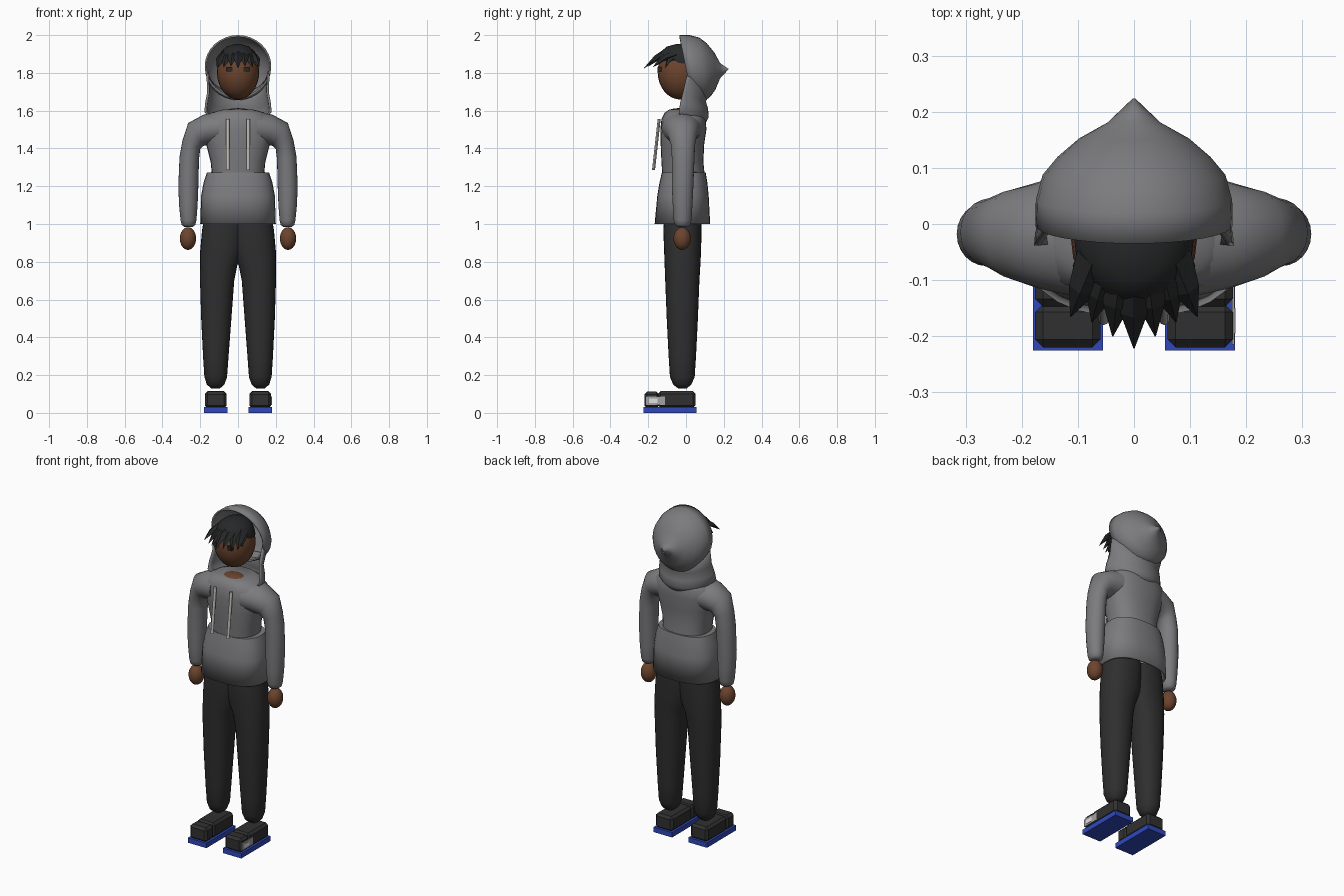
import bpy, bmesh, math
from mathutils import Vector

if "Cube" in bpy.data.objects:
    bpy.data.objects.remove(bpy.data.objects["Cube"])


def mat(name, r, g, b):
    m = bpy.data.materials.new(name)
    m.diffuse_color = (r, g, b, 1)
    m.use_nodes = True
    m.node_tree.nodes["Principled BSDF"].inputs["Base Color"].default_value = m.diffuse_color
    return m


GREY = mat("hoodie grey", 0.2, 0.2, 0.21)
BLACK = mat("trouser black", 0.028, 0.028, 0.028)
SHOE = mat("shoe black", 0.03, 0.03, 0.03)
HAIR = mat("hair black", 0.02, 0.021, 0.022)
SKIN = mat("brown skin", 0.15, 0.058, 0.027)
BLUE = mat("sole blue", 0.028, 0.065, 0.5)
CORD = mat("cord beige", 0.5, 0.49, 0.45)
PATCH = mat("patch grey", 0.36, 0.36, 0.36)
WHITE = mat("patch white", 0.75, 0.75, 0.75)


def finish(name, bm, material, angle=50):
    bmesh.ops.recalc_face_normals(bm, faces=bm.faces)
    me = bpy.data.meshes.new(name)
    bm.to_mesh(me)
    bm.free()
    me.materials.append(material)
    ob = bpy.data.objects.new(name, me)
    bpy.context.collection.objects.link(ob)
    if angle:
        bpy.ops.object.select_all(action='DESELECT')
        ob.select_set(True)
        bpy.context.view_layer.objects.active = ob
        bpy.ops.object.shade_smooth_by_angle(angle=math.radians(angle))
    return ob


def loft(name, rings, material, closed=True, caps=True, shell=0, angle=50):
    """Skin a list of point rings; shell gives an open sheet thickness."""
    bm = bmesh.new()
    vs = [[bm.verts.new(p) for p in r] for r in rings]
    n = len(rings[0])
    for a, b in zip(vs, vs[1:]):
        for i in range(n if closed else n - 1):
            j = (i + 1) % n
            bm.faces.new((a[i], a[j], b[j], b[i]))
    if caps:
        bm.faces.new(vs[0])
        bm.faces.new(vs[-1])
    ob = finish(name, bm, material, angle)
    if shell:
        s = ob.modifiers.new("thickness", 'SOLIDIFY')
        s.thickness = shell
        s.offset = -1
    return ob


def oval(center, u, v, n=28, power=1.0):
    """Ring around center spanned by half axes u and v."""
    def p(t):
        return math.copysign(abs(t) ** power, t)
    c, u, v = Vector(center), Vector(u), Vector(v)
    return [c + u * p(math.cos(2 * math.pi * i / n)) + v * p(math.sin(2 * math.pi * i / n))
            for i in range(n)]


def level(z, x0, x1, y0, y1, power=1.0):
    return oval(((x0 + x1) / 2, (y0 + y1) / 2, z), ((x1 - x0) / 2, 0, 0),
                (0, (y1 - y0) / 2, 0), power=power)


def ball(name, c, r, material):
    bm = bmesh.new()
    bmesh.ops.create_uvsphere(bm, u_segments=24, v_segments=16, radius=1)
    for v in bm.verts:
        v.co = Vector([v.co[i] * r[i] + c[i] for i in range(3)])
    return finish(name, bm, material)


def box(name, lo, hi, material, bevel=0):
    bm = bmesh.new()
    bmesh.ops.create_cube(bm, size=1)
    for v in bm.verts:
        v.co = Vector([(lo[i] + hi[i]) / 2 + v.co[i] * (hi[i] - lo[i]) for i in range(3)])
    if bevel:
        bmesh.ops.bevel(bm, geom=bm.edges[:], offset=bevel, segments=1, affect='EDGES')
    return finish(name, bm, material, 0)


# Head and neck
ball("head", (0, -0.03, 1.805), (0.112, 0.12, 0.146), SKIN)
ball("neck", (0, -0.04, 1.595), (0.07, 0.055, 0.018), SKIN)

# Hair cap and swept spikes
loft("hair_cap", [oval((0, y, z), (rx, 0, 0), (0, ry, 0)) for y, z, rx, ry in
                  [(-0.015, 1.85, 0.107, 0.1), (-0.03, 1.88, 0.106, 0.112), (-0.03, 1.915, 0.088, 0.1),
                   (-0.03, 1.94, 0.058, 0.07), (-0.03, 1.953, 0.015, 0.02)]], HAIR)
spikes = [(0, -0.222, 1.825), (0.038, -0.2, 1.835), (0.075, -0.175, 1.83),
          (0.113, -0.165, 1.835), (0.105, -0.11, 1.83)]
for k, (x, y, z) in enumerate(spikes):
    for s in ((1,) if x == 0 else (1, -1)):
        tip = Vector((s * x, y, z))
        base = Vector((s * x * 0.62, -0.085 + k * 0.008, 1.915 - k * 0.006))
        side = (tip - base).cross(Vector((0, 0, 1))).normalized()
        up = side.cross(tip - base).normalized()
        mid = base.lerp(tip, 0.5) + up * 0.012
        loft("hair_spike", [oval(base, side * 0.034, up * 0.026, 4), oval(mid, side * 0.024, up * 0.013, 4),
                            oval(tip, side * 0.001, up * 0.001, 4)], HAIR, angle=0)

# Hood: tilted rings from the face opening to the point at the back
hood = []
for yt, zt, yb, zb, rx in [(-0.035, 2.0, 0.03, 1.668, 0.176), (0.02, 2.0, 0.065, 1.656, 0.175),
                           (0.07, 1.987, 0.105, 1.655, 0.163), (0.11, 1.957, 0.13, 1.675, 0.136),
                           (0.15, 1.908, 0.155, 1.71, 0.098), (0.182, 1.85, 0.18, 1.77, 0.047),
                           (0.224, 1.822, 0.224, 1.818, 0.002)]:
    t, b = Vector((0, yt, zt)), Vector((0, yb, zb))
    hood.append(oval((t + b) / 2, (rx, 0, 0), (t - b) / 2, 32))
bm_hood = loft("hood", hood, GREY, caps=False, shell=0.01)

# Hood drape: U-shaped sheet around the back of the neck
drape = []
for zf, zb, rx, yf, yb in [(1.81, 1.69, 0.168, 0.01, 0.13), (1.7, 1.65, 0.163, -0.015, 0.105),
                           (1.64, 1.61, 0.174, -0.03, 0.117), (1.595, 1.565, 0.178, -0.038, 0.12),
                           (1.56, 1.525, 0.15, -0.035, 0.1)]:
    row = []
    for i in range(25):
        a = math.pi * i / 24
        s = math.sin(a)
        row.append(Vector((rx * math.cos(a), yf + (yb - yf) * s, zf + (zb - zf) * s)))
    drape.append(row)
loft("hood_drape", drape, GREY, closed=False, caps=False, shell=0.012)

# Hoodie chest and waistband
loft("hoodie_chest", [level(z, -x, x, y0, y1, 0.85) for z, x, y0, y1 in
                      [(1.25, 0.137, -0.125, 0.1), (1.33, 0.145, -0.13, 0.092), (1.42, 0.168, -0.134, 0.096),
                       (1.5, 0.19, -0.136, 0.108), (1.555, 0.185, -0.13, 0.105),
                       (1.59, 0.14, -0.112, 0.095), (1.605, 0.085, -0.09, 0.08)]], GREY)
loft("hoodie_waist", [level(z, -x, x, y0, y1, 0.82) for z, x, y0, y1 in
                      [(1.275, 0.13, -0.1, 0.08), (1.272, 0.165, -0.128, 0.104), (1.22, 0.182, -0.14, 0.113),
                       (1.15, 0.195, -0.152, 0.12), (1.0, 0.2, -0.166, 0.128)]],
     GREY, caps=False, shell=0.012)

# Sides that repeat left and right
for s, side in ((1, "right"), (-1, "left")):
    # Sleeve swept from inside the shoulder down to the cuff: centre, tilt, half widths
    sleeve = []
    for x, z, tilt, r, y, ry in [(0.1, 1.51, 90, 0.085, -0.022, 0.108), (0.17, 1.498, 82, 0.082, -0.02, 0.095),
                                 (0.222, 1.475, 55, 0.073, -0.018, 0.078), (0.247, 1.42, 25, 0.052, -0.016, 0.064),
                                 (0.258, 1.35, 8, 0.052, -0.015, 0.06), (0.263, 1.2, 0, 0.053, -0.018, 0.057),
                                 (0.263, 1.1, 0, 0.049, -0.018, 0.052), (0.262, 1.02, 0, 0.042, -0.018, 0.047),
                                 (0.262, 0.995, 0, 0.036, -0.018, 0.04), (0.262, 0.985, 0, 0.022, -0.018, 0.026)]:
        a = math.radians(tilt)
        sleeve.append(oval((s * x, y, z), (s * r * math.cos(a), 0, r * math.sin(a)), (0, ry, 0), 24))
    loft(side + "_sleeve", sleeve, GREY)
    ball(side + "_hand", (s * 0.265, -0.02, 0.923), (0.043, 0.046, 0.06), SKIN)

    # Trouser leg
    loft(side + "_leg", [level(z, *sorted((s * a, s * b)), y0, y1, 0.9) for z, a, b, y0, y1 in
                         [(1.03, -0.04, 0.18, -0.115, 0.08), (0.97, -0.04, 0.19, -0.12, 0.082),
                          (0.86, -0.03, 0.2, -0.116, 0.08), (0.78, 0.004, 0.201, -0.113, 0.076),
                          (0.7, 0.02, 0.201, -0.11, 0.071), (0.5, 0.035, 0.195, -0.102, 0.063),
                          (0.3, 0.05, 0.185, -0.092, 0.053), (0.19, 0.058, 0.178, -0.085, 0.046),
                          (0.15, 0.072, 0.165, -0.068, 0.028), (0.13, 0.095, 0.142, -0.042, 0.004)]], BLACK)

    # Shoe: flat sole, toe block, heel block
    def sbox(name, x0, x1, y0, y1, z0, z1, m, bevel=0):
        a, b = sorted((s * x0, s * x1))
        return box(side + name, (a, y0, z0), (b, y1, z1), m, bevel)
    sbox("_sole", 0.055, 0.18, -0.225, 0.055, 0, 0.03, BLUE)
    sbox("_shoe_toe", 0.06, 0.176, -0.22, -0.143, 0.025, 0.112, SHOE, 0.014)
    sbox("_shoe_heel", 0.06, 0.176, -0.148, 0.05, 0.025, 0.115, SHOE, 0.014)
    if s == 1:
        sbox("_shoe_patch", 0.175, 0.179, -0.215, -0.11, 0.042, 0.088, PATCH)
        sbox("_shoe_patch_centre", 0.178, 0.181, -0.195, -0.15, 0.052, 0.076, WHITE)

    # Eye
    sbox("_eye", 0.03, 0.06, -0.15, -0.13, 1.807, 1.832, HAIR)

    # Drawstring
    loft(side + "_drawstring", [oval((s * 0.054, y, z), (0.009, 0, 0), (0, 0.008, 0), 8)
                                for y, z in [(-0.142, 1.555), (-0.172, 1.285)]], CORD)
